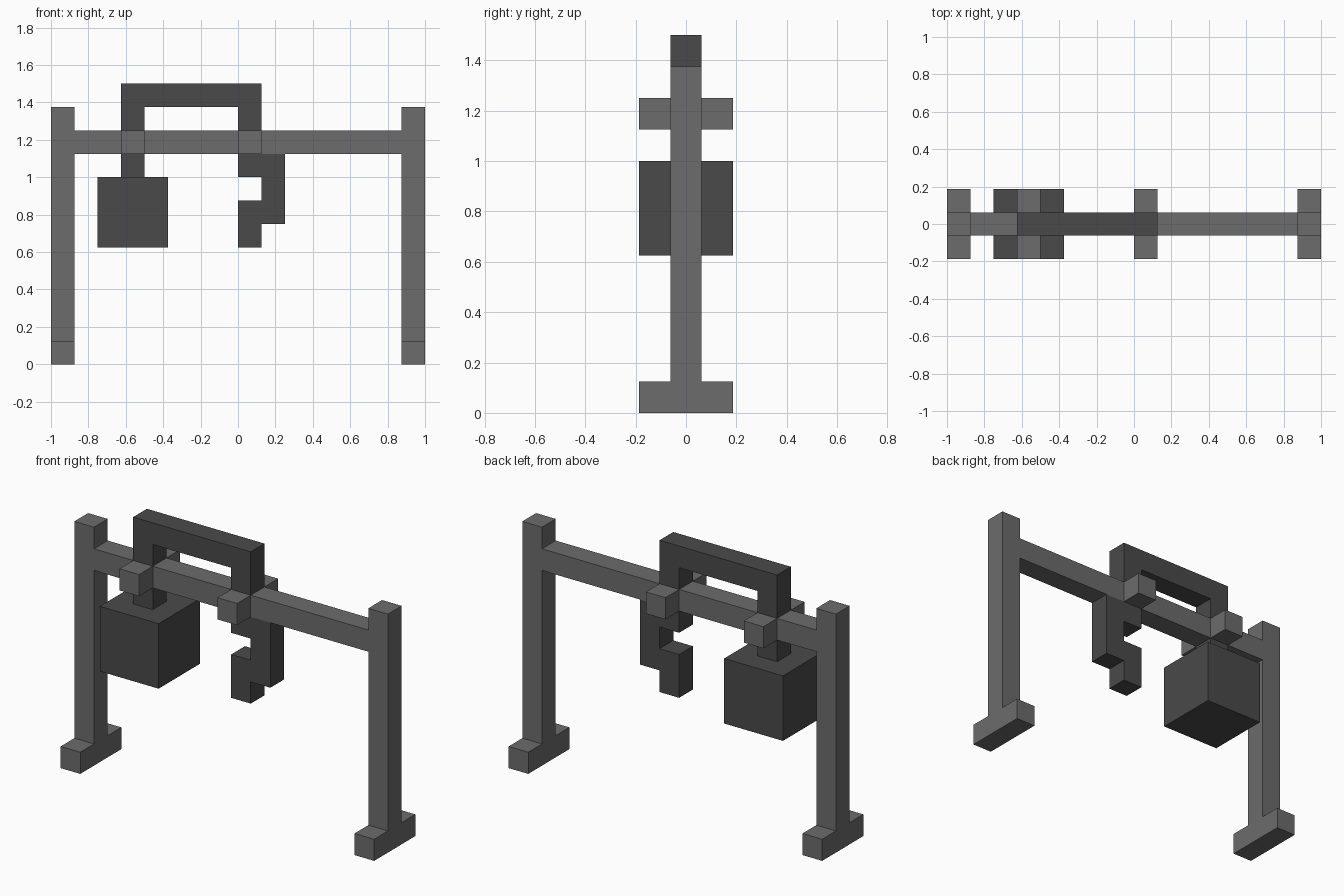
import bpy
import bmesh
from mathutils import Vector

cube = bpy.data.objects.get("Cube")
if cube:
    bpy.data.objects.remove(cube, do_unlink=True)

U = 0.125  # one block


def material(name, value):
    mat = bpy.data.materials.new(name)
    mat.use_nodes = True
    color = (value, value, value, 1)
    mat.diffuse_color = color
    bsdf = next(n for n in mat.node_tree.nodes if n.type == "BSDF_PRINCIPLED")
    bsdf.inputs["Base Color"].default_value = color
    return mat


frame_grey = material("frame grey", 0.15)
iron_grey = material("dark iron grey", 0.068)


def profile(name, outline, half_depth, mat, y=0):
    """Extrude an (x, z) outline, given in blocks, along y."""
    bm = bmesh.new()
    face = bm.faces.new([bm.verts.new((x * U, (y - half_depth) * U, z * U))
                         for x, z in outline])
    extruded = bmesh.ops.extrude_face_region(bm, geom=[face])
    verts = [v for v in extruded["geom"] if isinstance(v, bmesh.types.BMVert)]
    bmesh.ops.translate(bm, verts=verts, vec=Vector((0, 2 * half_depth * U, 0)))
    bmesh.ops.recalc_face_normals(bm, faces=bm.faces)
    mesh = bpy.data.meshes.new(name)
    bm.to_mesh(mesh)
    bm.free()
    mesh.materials.append(mat)
    obj = bpy.data.objects.new(name, mesh)
    bpy.context.collection.objects.link(obj)
    return obj


def block(name, x0, x1, z0, z1, half_depth, mat, y=0):
    return profile(name, [(x0, z0), (x1, z0), (x1, z1), (x0, z1)],
                   half_depth, mat, y)


# Posts standing on crosswise feet
for side, x in (("right", -8), ("left", 7)):
    block(side + "_foot", x, x + 1, 0, 1, 1.5, frame_grey)
    block(side + "_post", x, x + 1, 1, 11, 0.5, frame_grey)

# Crossbeam with pegs front and back
block("crossbeam", -7, 7, 9, 10, 0.5, frame_grey)
for side, x in (("right", -5), ("left", 0)):
    for end, y in (("front", -1), ("back", 1)):
        block(f"{side}_{end}_peg", x, x + 1, 9, 10, 0.5, frame_grey, y)

# Bracket arching over the beam
profile("bracket", [(-5, 10), (-4, 10), (-4, 11), (0, 11),
                    (0, 10), (1, 10), (1, 12), (-5, 12)], 0.5, iron_grey)

# Counterweight on its hanger
block("weight_hanger", -5, -4, 8, 9, 0.5, iron_grey)
block("counterweight", -6, -3, 5, 8, 1.5, iron_grey)

# Hook below the beam
profile("hook", [(0, 9), (0, 8), (1, 8), (1, 7), (0, 7), (0, 5),
                 (1, 5), (1, 6), (2, 6), (2, 9)], 0.5, iron_grey)
